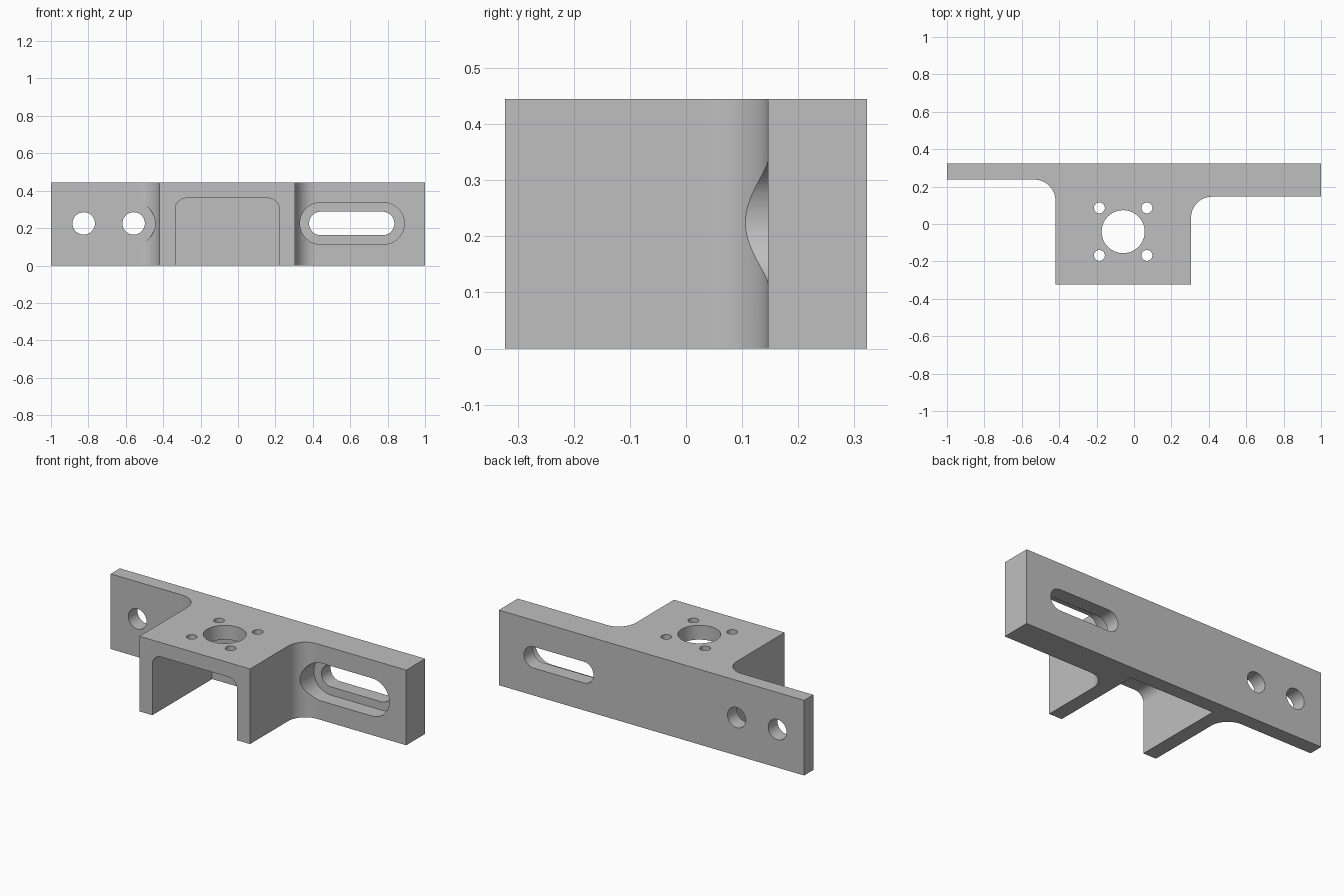
import bpy
import bmesh
from math import cos, sin, radians

cube = bpy.data.objects.get("Cube")
if cube:
    bpy.data.objects.remove(cube, do_unlink=True)

# Main dimensions
HEIGHT = 0.445
BACK, FRONT = 0.323, -0.323
THIN, THICK = 0.237, 0.146          # front faces of the two wings
LEFT, RIGHT = -0.42, 0.305          # sides of the central block
FILLET = 0.112
MID = 0.225                         # height of the wing holes

grey = bpy.data.materials.new("plain grey")
grey.use_nodes = True
grey.diffuse_color = (0.52, 0.52, 0.52, 1)
grey.node_tree.nodes["Principled BSDF"].inputs["Base Color"].default_value = (0.52, 0.52, 0.52, 1)


def arc(cx, cy, r, start, end, steps=16):
    angles = [radians(start + (end - start) * i / steps) for i in range(steps + 1)]
    return [(cx + r * cos(a), cy + r * sin(a)) for a in angles]


def circle(cx, cy, r):
    return arc(cx, cy, r, 0, 360, 48)[:-1]


def slot(x0, x1, y, r):
    return arc(x1, y, r, -90, 90, 24) + arc(x0, y, r, 90, 270, 24)


def prism(name, outline, low, high, axis="Z"):
    """Extrude an outline along Z, or an x-z outline along Y."""
    place = (lambda u, v, w: (u, v, w)) if axis == "Z" else (lambda u, v, w: (u, w, v))
    bm = bmesh.new()
    rings = [[bm.verts.new(place(u, v, w)) for u, v in outline] for w in (low, high)]
    for ring in rings:
        bm.faces.new(ring)
    n = len(outline)
    for i in range(n):
        j = (i + 1) % n
        bm.faces.new((rings[0][i], rings[0][j], rings[1][j], rings[1][i]))
    bmesh.ops.recalc_face_normals(bm, faces=bm.faces)
    mesh = bpy.data.meshes.new(name)
    bm.to_mesh(mesh)
    bm.free()
    mesh.materials.append(grey)
    obj = bpy.data.objects.new(name, mesh)
    bpy.context.collection.objects.link(obj)
    return obj


# Bracket body: central block with two filleted wings
outline = [(-1, BACK), (-1, THIN)]
outline += arc(LEFT - FILLET, THIN - FILLET, FILLET, 90, 0)
outline += [(LEFT, FRONT), (RIGHT, FRONT)]
outline += arc(RIGHT + FILLET, THICK - FILLET, FILLET, 180, 90)
outline += [(1, THICK), (1, BACK)]
bracket = prism("mounting_bracket", outline, 0, HEIGHT)

# Pocket under the block, open to the front and below
pocket = [(-0.335, -0.1), (0.22, -0.1)]
pocket += arc(0.22 - 0.058, 0.36 - 0.058, 0.058, 0, 90)
pocket += arc(-0.335 + 0.058, 0.36 - 0.058, 0.058, 90, 180)
cutters = [prism("pocket_cutter", pocket, -0.5, THIN, "Y")]

# Centre bore and four screw holes in the top
cx, cy, spread = -0.058, -0.041, 0.127
cutters.append(prism("bore_cutter", circle(cx, cy, 0.115), 0.25, 0.6))
for sx in (-1, 1):
    for sy in (-1, 1):
        ring = circle(cx + sx * spread, cy + sy * spread, 0.029)
        cutters.append(prism("screw_cutter", ring, 0.25, 0.6))

# Two wing holes, the inner one with a spot face cut into the fillet
for x in (-0.825, -0.558):
    cutters.append(prism("wing_hole_cutter", circle(x, MID, 0.06), 0, 0.5, "Y"))
cutters.append(prism("spot_face_cutter", circle(-0.558, MID, 0.115), -0.1, THIN - 0.0005, "Y"))

# Stepped slot in the thick wing
cutters.append(prism("slot_recess_cutter", slot(0.443, 0.777, MID, 0.112), -0.1, THIN, "Y"))
cutters.append(prism("slot_cutter", slot(0.443, 0.773, MID, 0.063), 0, 0.5, "Y"))

for cutter in cutters:
    cutter.hide_render = True
    mod = bracket.modifiers.new(cutter.name, "BOOLEAN")
    mod.operation = "DIFFERENCE"
    mod.solver = "EXACT"
    mod.object = cutter

# Bake the cuts and remove the cutters
bpy.context.view_layer.update()
graph = bpy.context.evaluated_depsgraph_get()
result = bpy.data.meshes.new_from_object(bracket.evaluated_get(graph))
bracket.modifiers.clear()
bracket.data = result
result.name = "mounting_bracket"
for cutter in cutters:
    bpy.data.objects.remove(cutter, do_unlink=True)

# Smooth curved walls, crisp edges
bpy.ops.object.select_all(action="DESELECT")
bracket.select_set(True)
bpy.context.view_layer.objects.active = bracket
bpy.ops.object.shade_smooth_by_angle(angle=radians(30))
weighted = bracket.modifiers.new("weighted_normals", "WEIGHTED_NORMAL")
weighted.keep_sharp = True
